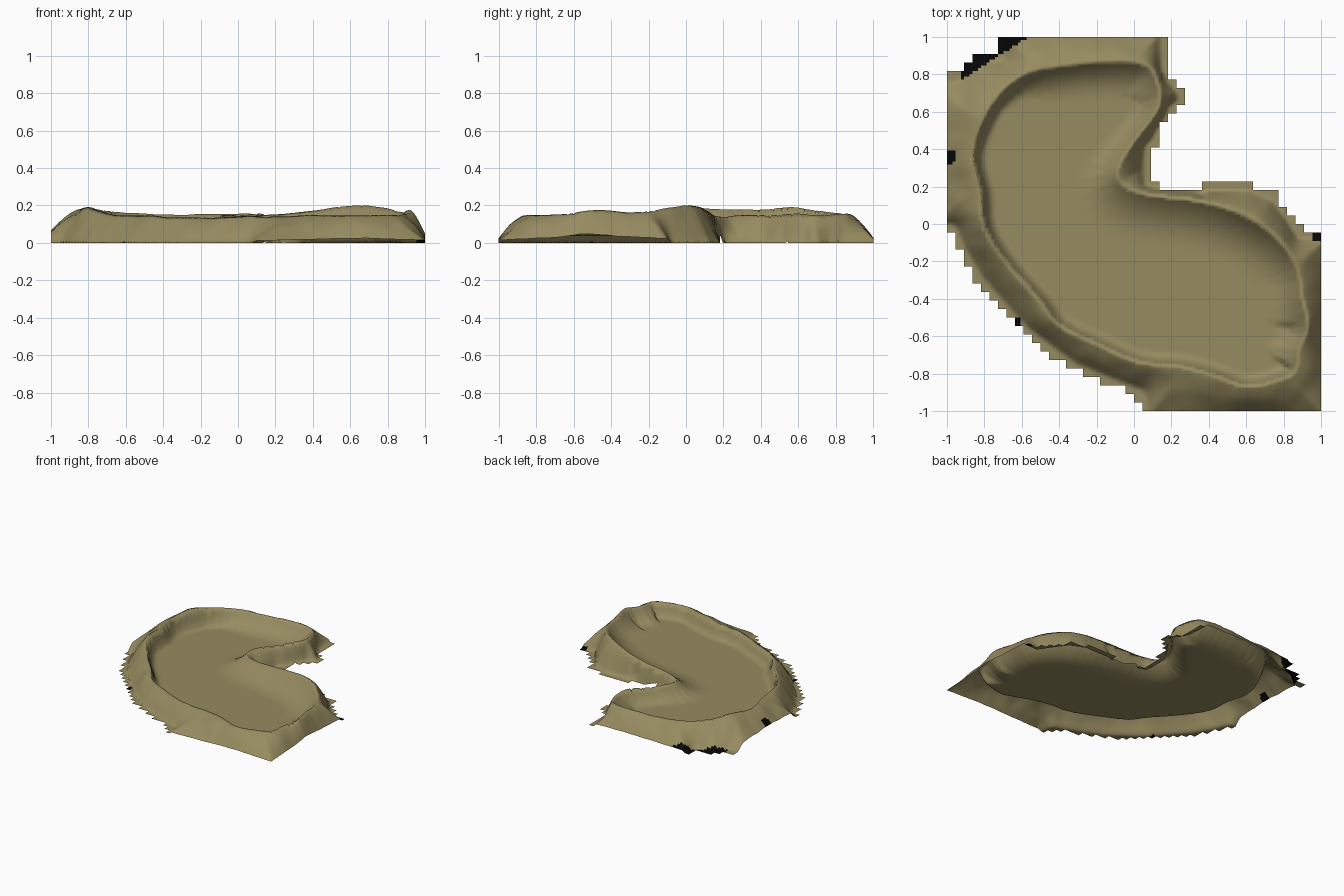
import bpy, bmesh, math
from mathutils import Vector, noise

if "Cube" in bpy.data.objects:
    bpy.data.objects.remove(bpy.data.objects["Cube"])

# Ridge crest: x, y, height (closed loop)
CREST = [(-.80, .56, .19), (-.70, .71, .17), (-.56, .81, .16), (-.34, .85, .15), (-.13, .87, .155),
         (.03, .86, .155), (.10, .82, .15), (.14, .70, .15), (.12, .60, .155), (.03, .48, .15),
         (-.05, .37, .15), (-.09, .27, .145), (-.05, .20, .14), (.08, .155, .145), (.30, .13, .16),
         (.48, .09, .185), (.64, .02, .20), (.78, -.09, .185), (.87, -.23, .165), (.90, -.40, .17),
         (.93, -.55, .17), (.88, -.67, .15), (.86, -.79, .15), (.75, -.84, .15), (.60, -.87, .145),
         (.43, -.81, .15), (.24, -.76, .14), (.03, -.74, .14), (-.18, -.65, .135), (-.40, -.54, .14),
         (-.50, -.41, .145), (-.67, -.22, .15), (-.80, -.02, .19), (-.82, .18, .18), (-.86, .37, .175)]

# Outer footprint of the land
FOOT = [(-1.1, .78), (-1.1, -.04), (-.98, -.04), (-.94, -.14), (-.84, -.31), (-.60, -.58),
        (-.33, -.78), (-.16, -.85), (.02, -.92), (.05, -1.06), (1.06, -1.06), (1.06, -.04),
        (.90, -.04), (.85, .04), (.76, .16), (.62, .22), (.36, .22), (.34, .18), (.14, .18),
        (.13, .24), (.09, .24), (.09, .40), (.14, .46), (.17, .58), (.27, .64), (.27, .72),
        (.18, .82), (.18, 1.06), (-.73, 1.06), (-.73, .91), (-.87, .90), (-.95, .80)]

CELLS, SUB = 44, 3
N = CELLS * SUB
H = 2 / N
FLOOR = .036


def smooth_loop(pts, steps):
    """Catmull-Rom through a closed loop."""
    out, n = [], len(pts)
    for i in range(n):
        a, b, c, d = (Vector(pts[(i + k) % n]) for k in (-1, 0, 1, 2))
        for s in range(steps):
            t = s / steps
            out.append(.5 * (2 * b + (c - a) * t + (2 * a - 5 * b + 4 * c - d) * t * t
                             + (3 * b - a - 3 * c + d) * t ** 3))
    return out


def segments(pts):
    return [(p, pts[(i + 1) % len(pts)]) for i, p in enumerate(pts)]


def nearest(segs, x, y):
    """Distance, nearest point and height on a loop."""
    best = (9, 0, 0, 0)
    for p, q in segs:
        dx, dy = q[0] - p[0], q[1] - p[1]
        t = ((x - p[0]) * dx + (y - p[1]) * dy) / (dx * dx + dy * dy + 1e-12)
        t = min(1, max(0, t))
        px, py = p[0] + dx * t, p[1] + dy * t
        d = (px - x) ** 2 + (py - y) ** 2
        if d < best[0]:
            best = (d, px, py, p[2] + (q[2] - p[2]) * t)
    return (math.sqrt(best[0]),) + best[1:]


def inside(segs, x, y):
    hit = False
    for p, q in segs:
        if (p[1] > y) != (q[1] > y) and x < p[0] + (y - p[1]) * (q[0] - p[0]) / (q[1] - p[1]):
            hit = not hit
    return hit


crest = segments([tuple(v) for v in smooth_loop(CREST, 3)])
foot = segments([(x, y, 0) for x, y in FOOT])


def surface(x, y):
    """Ground point: flat basin, raised ridge, outer bank falling to zero."""
    d, px, py, top = nearest(crest, x, y)
    edge = max(abs(x), abs(y)) > .999
    top += .006 * noise.noise(Vector((px * 8, py * 8, 3)))
    if d < H * .5 and not edge:
        return px, py, top
    bump = noise.noise(Vector((x * 9, y * 9, 0)))
    if inside(crest, x, y):
        # steep on the west and south, gentle on the north, east and below the inlet
        facing = ((px - x) + (py - y)) / d
        width = .08 + .20 * min(1, max(0, facing * .6 + .15))
        width += .06 * math.exp(-((x - .25) ** 2 + (y - .08) ** 2) / .12)
        s = min(1, d / width)
        return x, y, FLOOR + (top - FLOOR) * (1 - s) ** 2.7
    df = nearest(foot, x, y)[0] if inside(foot, x, y) else 0
    df = max(0, df - .04)
    t = min(1, d / max(d + df, .045))
    return x, y, max(0, top * (1 - t ** 1.35) + .012 * bump * t * (1 - t) * 4)


def is_dark(x, y):
    """Bare dark patches at the border."""
    if -.93 < x < -.58 and y > .65 * x + 1.37:
        return True
    return any(math.hypot(x - a, y - b) < r
               for a, b, r in ((-.985, .36, .036), (.985, -.06, .036), (-.625, -.525, .026)))


def material(name, rgb):
    m = bpy.data.materials.new(name)
    m.diffuse_color = (*rgb, 1)
    m.use_nodes = True
    m.node_tree.nodes["Principled BSDF"].inputs["Base Color"].default_value = m.diffuse_color
    return m


# Land sheet: whole coarse cells are kept or dropped, giving the stepped border
bm = bmesh.new()
verts = {}


def vert(i, j):
    if (i, j) not in verts:
        verts[i, j] = bm.verts.new(surface(-1 + i * H, -1 + j * H))
    return verts[i, j]


for ci in range(CELLS):
    for cj in range(CELLS):
        cx, cy = -1 + (ci + .5) * 2 / CELLS, -1 + (cj + .5) * 2 / CELLS
        if not (inside(foot, cx, cy) or inside(crest, cx, cy)):
            continue
        for i in range(ci * SUB, ci * SUB + SUB):
            for j in range(cj * SUB, cj * SUB + SUB):
                f = bm.faces.new((vert(i, j), vert(i + 1, j), vert(i + 1, j + 1), vert(i, j + 1)))
                c = f.calc_center_median()
                f.material_index = 1 if is_dark(c.x, c.y) else 0
                f.smooth = True

mesh = bpy.data.meshes.new("basin_land")
bm.to_mesh(mesh)
bm.free()
mesh.materials.append(material("dry_earth", (.305, .257, .117)))
mesh.materials.append(material("dark_ground", (.002, .002, .002)))
land = bpy.data.objects.new("basin_land", mesh)
bpy.context.collection.objects.link(land)
